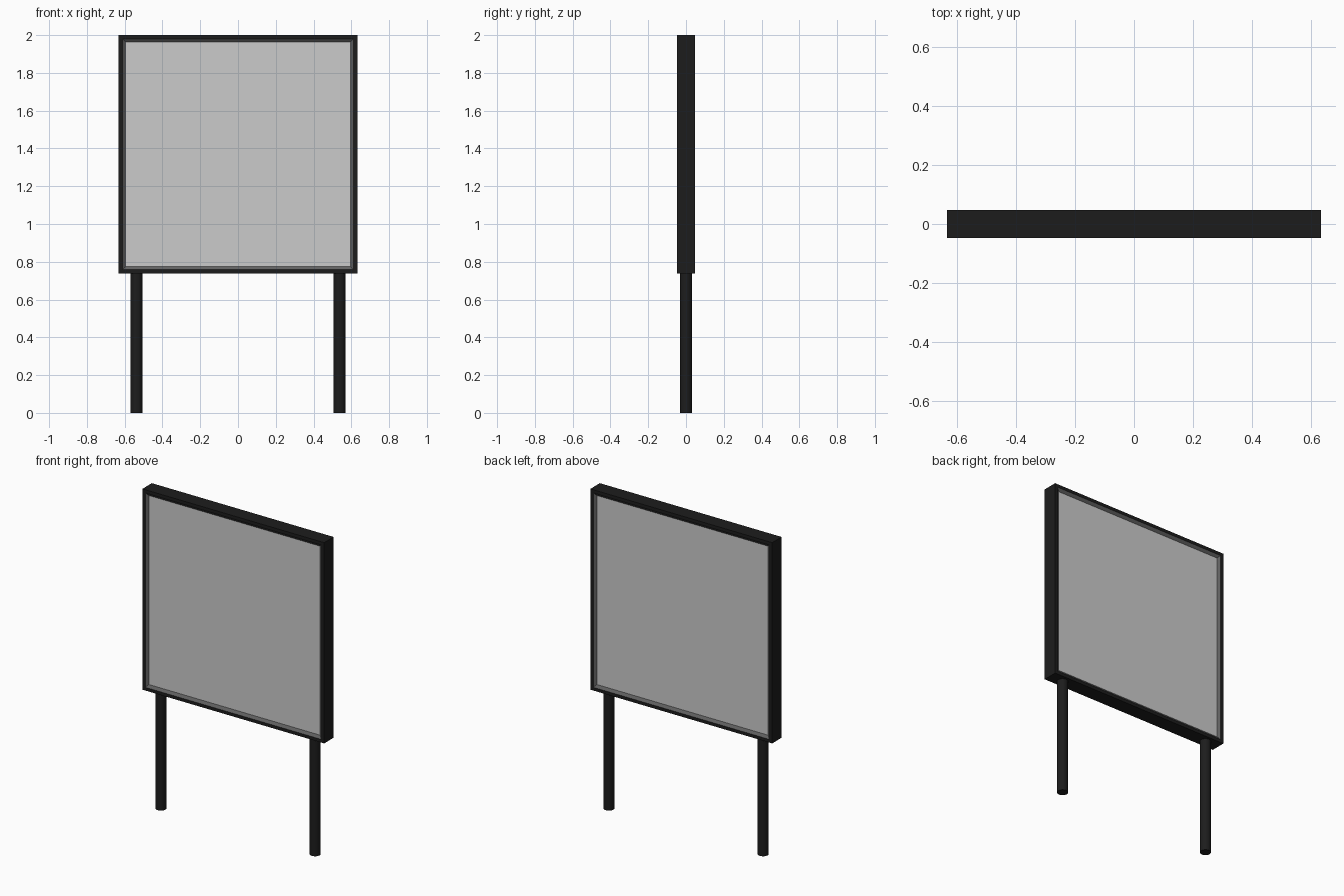
import bpy, bmesh

if "Cube" in bpy.data.objects:
    bpy.data.objects.remove(bpy.data.objects["Cube"])

CZ = 1.37          # centre height of the board
HALF = 0.632       # half size of the square board


def material(name, value):
    m = bpy.data.materials.new(name)
    m.diffuse_color = (value, value, value, 1)
    m.use_nodes = True
    m.node_tree.nodes["Principled BSDF"].inputs["Base Color"].default_value = m.diffuse_color
    return m


black = material("black_metal", 0.012)
dark = material("dark_grey_trim", 0.12)


def make_object(name, bm, mats=()):
    bmesh.ops.recalc_face_normals(bm, faces=bm.faces)
    me = bpy.data.meshes.new(name)
    bm.to_mesh(me)
    bm.free()
    for m in mats:
        me.materials.append(m)
    ob = bpy.data.objects.new(name, me)
    bpy.context.collection.objects.link(ob)
    return ob


def square_sweep(name, profile, mats):
    """Sweep a closed (half size, y) profile around the square board."""
    bm = bmesh.new()
    rings = [[bm.verts.new((sx * h, y, CZ + sz * (h if sz < 0 else h - 0.002)))
              for sx, sz in ((-1, -1), (1, -1), (1, 1), (-1, 1))]
             for h, y in profile]
    n = len(rings)
    for i in range(n):
        a, b = rings[i], rings[(i + 1) % n]
        for j in range(4):
            k = (j + 1) % 4
            bm.faces.new((a[j], a[k], b[k], b[j]))
    return make_object(name, bm, mats)


# Outer frame
square_sweep("frame", [(HALF, -0.047), (0.612, -0.047), (0.612, 0.047), (HALF, 0.047)], [black])

# Sloping inner trim, same on both faces
square_sweep("inner_trim", [(0.612, -0.047), (0.595, -0.034), (0.595, 0.034), (0.612, 0.047)], [dark])

# Display panel
bm = bmesh.new()
bmesh.ops.create_cube(bm, size=1)
bmesh.ops.scale(bm, vec=(1.19, 0.068, 1.188), verts=bm.verts)
bmesh.ops.translate(bm, vec=(0, 0, CZ - 0.001), verts=bm.verts)
make_object("display_panel", bm)

# Round posts
for side, x in (("left", -0.537), ("right", 0.537)):
    bpy.ops.mesh.primitive_cylinder_add(vertices=16, radius=0.032, depth=0.745,
                                        location=(x, 0, 0.3725))
    post = bpy.context.object
    post.name = side + "_post"
    post.data.materials.append(black)
    bpy.ops.object.shade_smooth_by_angle(angle=0.6)
